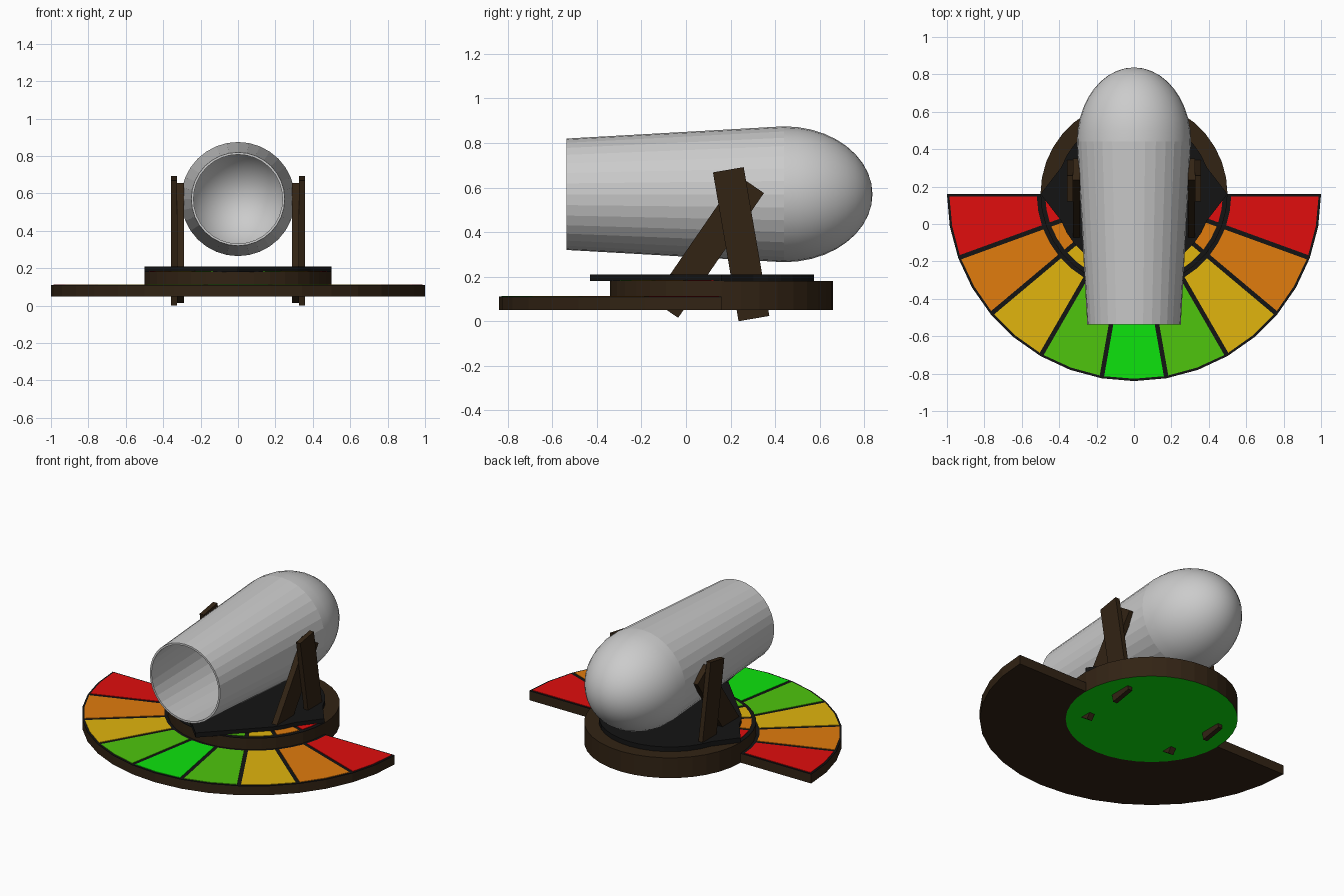
import bpy, bmesh
from math import sin, cos, asin, radians, pi
from mathutils import Vector, Matrix

if "Cube" in bpy.data.objects:
    bpy.data.objects.remove(bpy.data.objects["Cube"])

CY = 0.16  # centre of the turntable and fan in y


def material(name, rgb):
    m = bpy.data.materials.new(name)
    m.diffuse_color = (*rgb, 1)
    m.use_nodes = True
    m.node_tree.nodes["Principled BSDF"].inputs["Base Color"].default_value = m.diffuse_color
    return m


WOOD = material("dark_wood", (0.032, 0.017, 0.007))
BLACK = material("black", (0.007, 0.007, 0.007))
RED = material("red", (0.75, 0.004, 0.004))
ORANGE = material("orange", (0.75, 0.2, 0.004))
YELLOW = material("yellow", (0.75, 0.46, 0.004))
LIME = material("lime", (0.077, 0.56, 0.004))
GREEN = material("green", (0.004, 0.77, 0.004))


def finish(name, bm, *mats):
    bmesh.ops.recalc_face_normals(bm, faces=bm.faces)
    me = bpy.data.meshes.new(name)
    bm.to_mesh(me)
    bm.free()
    for m in mats:
        me.materials.append(m)
    ob = bpy.data.objects.new(name, me)
    bpy.context.collection.objects.link(ob)
    return ob


def prism(name, pts, z0, z1, *mats):
    """Extrude an outline of (x, y) points from z0 up to z1."""
    bm = bmesh.new()
    f = bm.faces.new([bm.verts.new((x, y, z0)) for x, y in pts])
    up = bmesh.ops.extrude_face_region(bm, geom=[f], use_keep_orig=True)["geom"]
    bmesh.ops.translate(bm, vec=(0, 0, z1 - z0),
                        verts=[g for g in up if isinstance(g, bmesh.types.BMVert)])
    return finish(name, bm, *mats)


def polar(r, a):
    return r * cos(a), CY + r * sin(a)


def sector(r0, r1, d0, d1, gap=0.0):
    """Ring sector outline in 10 degree steps, side edges moved in by gap."""
    def arc(r):
        g = asin(gap / r)
        angles = [radians(d) for d in range(d0, d1 + 1, 10)]
        angles[0] += g
        angles[-1] -= g
        return [polar(r, a) for a in angles]
    return arc(r0) + arc(r1)[::-1]


# half-round fan board with black top
prism("fan_board", sector(0.5, 1.0, 180, 360), 0.05, 0.107, WOOD)
prism("fan_outline", sector(0.5, 1.0, 180, 360), 0.107, 0.11, BLACK)

# round base, green underneath
circle = [polar(0.5, radians(d)) for d in range(0, 360, 10)]
base = prism("round_base", circle, 0.05, 0.18, WOOD, GREEN)
for p in base.data.polygons:
    if p.normal.z < -0.9:
        p.material_index = 1
prism("base_outline", sector(0.3, 0.5, 180, 360), 0.18, 0.183, BLACK)

# coloured scale panels on the fan and on the base
scale = [RED, ORANGE, YELLOW, LIME, GREEN, LIME, YELLOW, ORANGE, RED]
for i, m in enumerate(scale):
    d = 180 + 20 * i
    prism(f"fan_panel_{i + 1}", sector(0.52, 0.987, d, d + 20, 0.012), 0.11, 0.113, m)
    prism(f"base_panel_{i + 1}", sector(0.31, 0.475, d, d + 20, 0.012), 0.183, 0.186, m)

# turntable with a pointer left, right and front
outline = []
for d in range(0, 360, 10):
    r = {0: 0.5, 180: 0.5, 270: 0.59}.get(d, 0.415)
    near_tip = d in (10, 170, 190, 350) or 0 < abs(d - 270) < 35
    if not near_tip:
        outline.append(polar(r, radians(d)))
prism("turntable", outline, 0.18, 0.21, BLACK)


# crossed support planks on both sides
def plank(name, bottom, top, width, x0, x1):
    b, t = Vector((0, *bottom)), Vector((0, *top))
    along = t - b
    for side, s in (("right", 1), ("left", -1)):
        bm = bmesh.new()
        bmesh.ops.create_cube(bm, size=1)
        bmesh.ops.scale(bm, vec=(x1 - x0, width, along.length), verts=bm.verts)
        rot = Vector((0, 0, 1)).rotation_difference(along).to_matrix().to_4x4()
        bm.transform(Matrix.Translation((b + t) / 2 + Vector((s * (x0 + x1) / 2, 0, 0))) @ rot)
        finish(f"{name}_{side}", bm, WOOD)


plank("outer_plank", (0.305, 0.012), (0.19, 0.68), 0.14, 0.327, 0.357)
plank("inner_plank", (-0.093, 0.055), (0.292, 0.615), 0.14, 0.29, 0.327)

# hollow barrel: tapered tube with a rounded back, spun around its axis
DOME_Y = 0.44


def shell(r_mouth, r_back, depth):
    dome = [(DOME_Y + depth * sin(i * pi / 20), r_back * cos(i * pi / 20)) for i in range(10)]
    return [(-0.537, r_mouth)] + dome + [(DOME_Y + depth, 0)]


profile = shell(0.238, 0.292, 0.383)[::-1] + shell(0.25, 0.305, 0.397)
bm = bmesh.new()
vs = [bm.verts.new((0, y, r)) for y, r in profile]
edges = [bm.edges.new(pair) for pair in zip(vs, vs[1:])]
bmesh.ops.spin(bm, geom=vs + edges, cent=(0, 0, 0), axis=(0, 1, 0),
               angle=2 * pi, steps=32, use_duplicate=False)
bmesh.ops.remove_doubles(bm, verts=bm.verts, dist=1e-4)
for f in bm.faces:
    f.smooth = f.calc_center_median().y > DOME_Y
barrel = finish("barrel", bm)
barrel.location.z = 0.57
